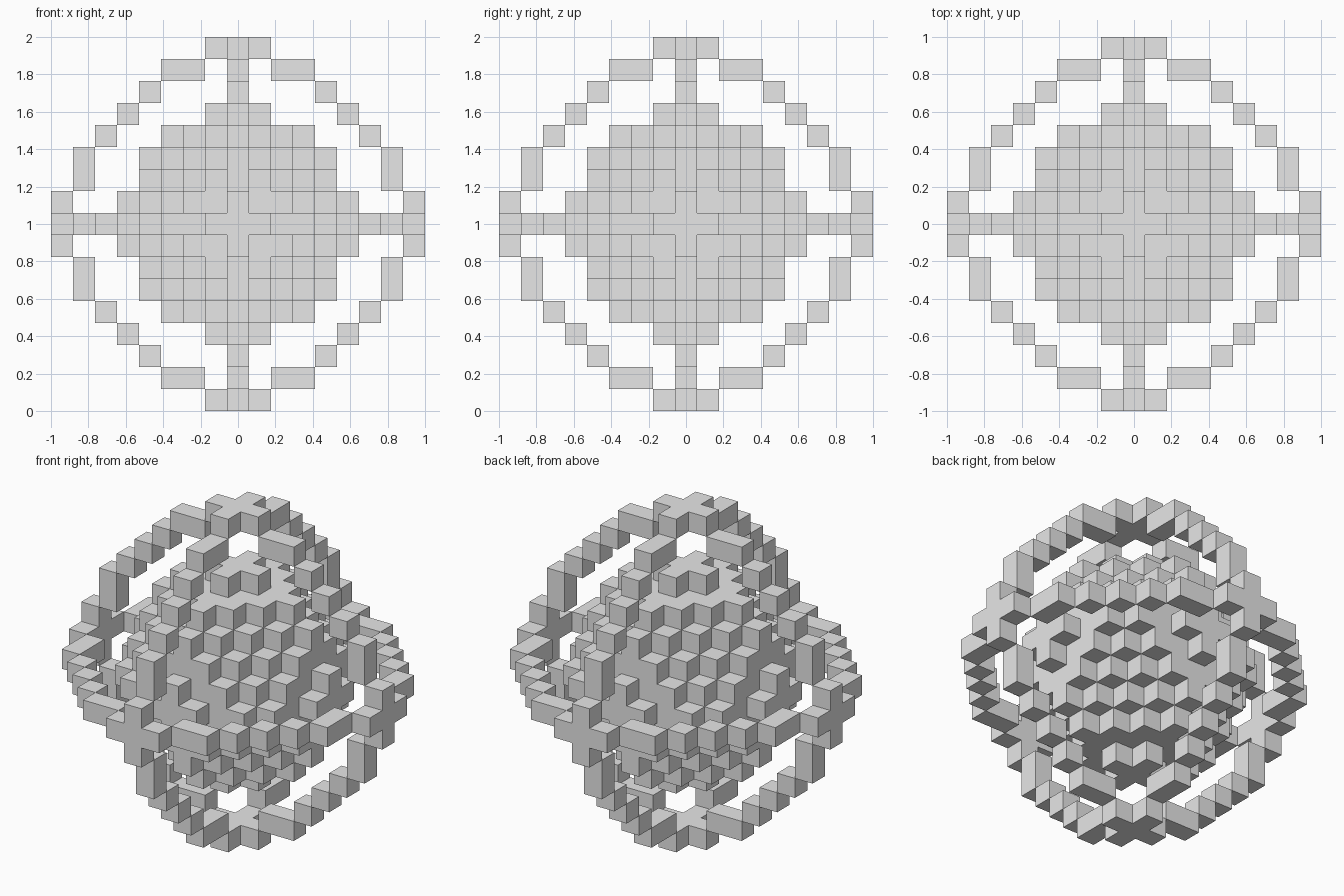
import bpy
import bmesh
from mathutils import Vector

cube = bpy.data.objects.get("Cube")
if cube:
    bpy.data.objects.remove(cube, do_unlink=True)

SIZE = 2 / 17                      # edge of one block
CENTRE = Vector((0, 0, 1))

grey = bpy.data.materials.new("plain grey")
grey.use_nodes = True
grey.diffuse_color = (0.8, 0.8, 0.8, 1)
grey.node_tree.nodes["Principled BSDF"].inputs["Base Color"].default_value = (0.8, 0.8, 0.8, 1)


def build_blocks(name, cells):
    """Join grid cells into one skin, leaving out the faces between neighbours."""
    bm = bmesh.new()
    corners = {}

    def corner(p):
        key = tuple(round(2 * c) for c in p)
        if key not in corners:
            corners[key] = bm.verts.new(CENTRE + p * SIZE)
        return corners[key]

    for cell in cells:
        for axis in range(3):
            for sign in (-1, 1):
                n = Vector((0, 0, 0))
                n[axis] = sign
                c = Vector(cell)
                if tuple(int(v) for v in c + n) in cells:
                    continue
                u = Vector((0, 0, 0))
                u[(axis + 1) % 3] = 0.5
                v = n.cross(u)
                mid = c + n / 2
                bm.faces.new([corner(mid + d) for d in (-u - v, u - v, u + v, v - u)])
    mesh = bpy.data.meshes.new(name)
    bm.to_mesh(mesh)
    bm.free()
    mesh.materials.append(grey)
    obj = bpy.data.objects.new(name, mesh)
    bpy.context.collection.objects.link(obj)


# Stepped core: an octahedron with flattened tips and a small cross on each side
span = range(-5, 6)
core = set()
for x in span:
    for y in span:
        for z in span:
            a, b, c = sorted((abs(x), abs(y), abs(z)))
            if (c <= 4 and a + b + c <= 7) or (c == 5 and a + b <= 1):
                core.add((x, y, z))
build_blocks("stepped_core", core)

# Three crossing rings, one block thick, from one eighth of a circle
arc = [(8, 0), (8, 1), (7, 2), (7, 3), (6, 4), (5, 5)]
circle = {(s * p, t * q) for a, b in arc for p, q in ((a, b), (b, a))
          for s in (-1, 1) for t in (-1, 1)}
rings = set()
for p, q in circle:
    rings |= {(0, p, q), (p, 0, q), (p, q, 0)}
build_blocks("crossing_rings", rings)
